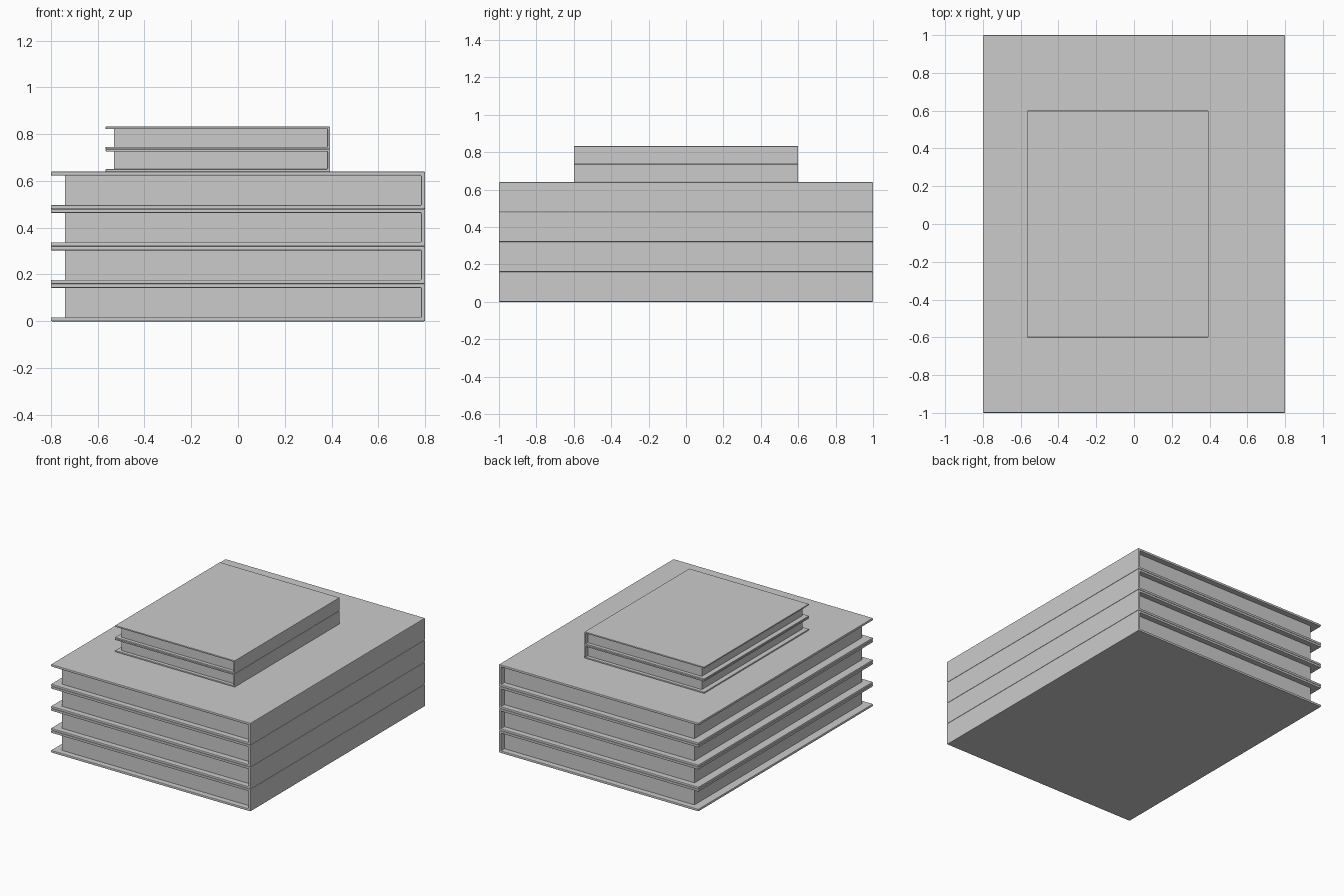
import bpy
import bmesh

cube = bpy.data.objects.get("Cube")
if cube:
    bpy.data.objects.remove(cube, do_unlink=True)

# One plain grey for covers and pages
grey = bpy.data.materials.new("plain grey")
grey.use_nodes = True
colour = (0.6, 0.6, 0.6, 1.0)
grey.diffuse_color = colour
for node in grey.node_tree.nodes:
    if node.type == 'BSDF_PRINCIPLED':
        node.inputs["Base Color"].default_value = colour

WIDTH, DEPTH, HEIGHT = 1.6, 2.0, 0.16   # large book
BOARD = 0.017                           # cover thickness
EDGE_INSET, END_INSET = 0.06, 0.04      # cover overhang past the pages


def extrude_profile(name, profile, depth, location, scale):
    """Extrude an x-z outline along y, centred on the location."""
    bm = bmesh.new()
    verts = [bm.verts.new((x * scale, -depth * scale / 2, z * scale)) for x, z in profile]
    face = bm.faces.new(verts)
    moved = bmesh.ops.extrude_face_region(bm, geom=[face])
    bmesh.ops.translate(bm, vec=(0, depth * scale, 0),
                        verts=[g for g in moved["geom"] if isinstance(g, bmesh.types.BMVert)])
    bmesh.ops.recalc_face_normals(bm, faces=bm.faces)
    mesh = bpy.data.meshes.new(name)
    bm.to_mesh(mesh)
    bm.free()
    mesh.materials.append(grey)
    obj = bpy.data.objects.new(name, mesh)
    obj.location = location
    bpy.context.collection.objects.link(obj)
    return obj


def add_book(name, location, scale):
    left, right = -WIDTH / 2, WIDTH / 2
    low, high, spine = BOARD, HEIGHT - BOARD, right - BOARD

    # Cover: two boards joined by a spine on the +x side
    cover = extrude_profile(name + "_cover", [
        (left, 0), (right, 0), (right, HEIGHT), (left, HEIGHT),
        (left, high), (spine, high), (spine, low), (left, low)],
        DEPTH, location, scale)
    bevel = cover.modifiers.new("soft edges", 'BEVEL')
    bevel.width = 0.004 * scale
    bevel.segments = 2
    bevel.limit_method = 'ANGLE'

    # Page block, set back from the open edges
    page_left = left + EDGE_INSET
    extrude_profile(name + "_pages", [
        (page_left, low), (spine, low), (spine, high), (page_left, high)],
        DEPTH - 2 * END_INSET, location, scale)


# Four large books, then two small ones on top
for i in range(4):
    add_book(f"large_book_{i + 1}", (0, 0, i * HEIGHT), 1.0)
small = 0.6
for i in range(2):
    add_book(f"small_book_{i + 1}", (-0.086, 0, (4 + i * small) * HEIGHT), small)
